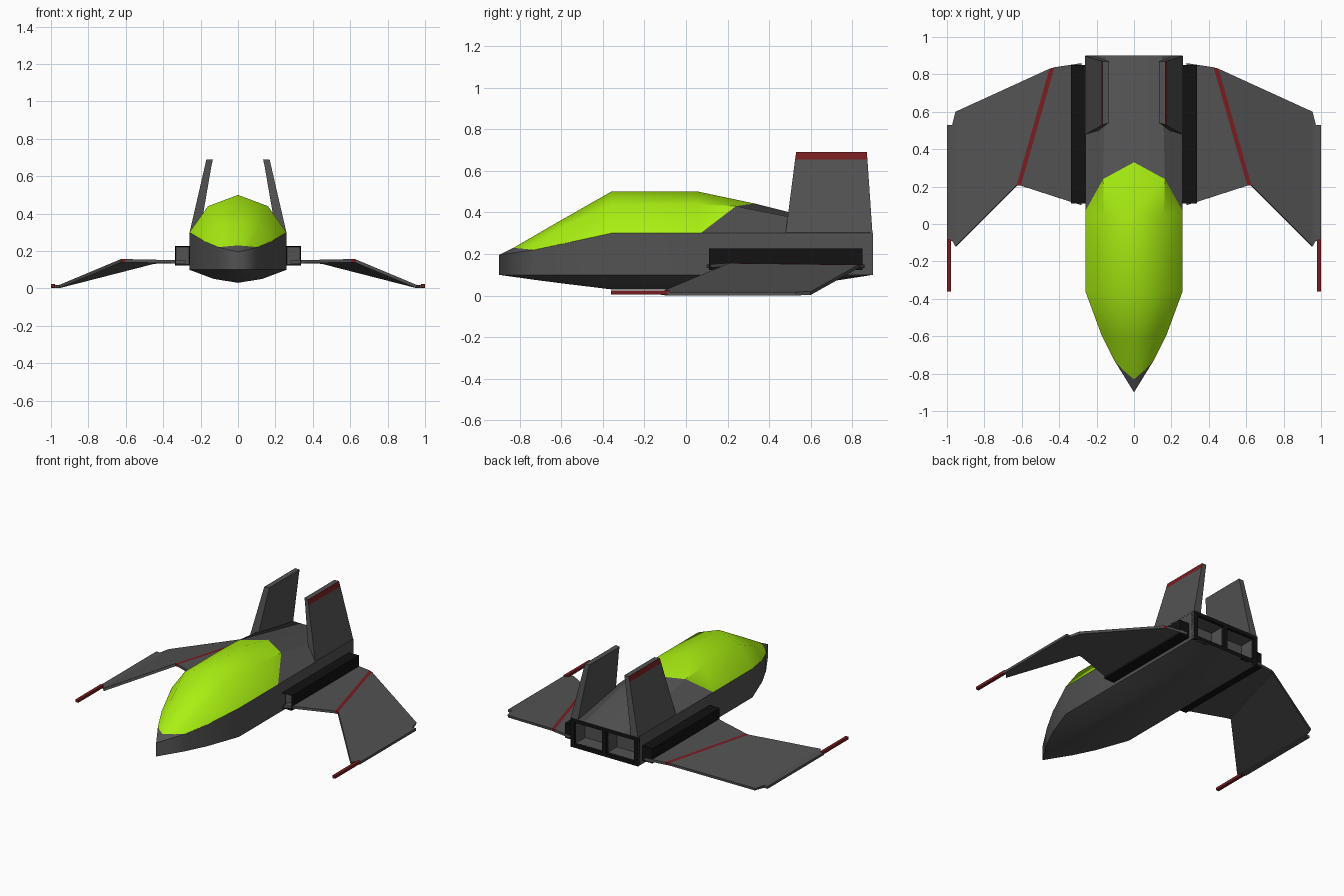
import bpy, bmesh
from mathutils import Vector

if "Cube" in bpy.data.objects:
    bpy.data.objects.remove(bpy.data.objects["Cube"])


def material(name, rgb):
    m = bpy.data.materials.new(name)
    m.diffuse_color = (*rgb, 1)
    m.use_nodes = True
    m.node_tree.nodes["Principled BSDF"].inputs["Base Color"].default_value = m.diffuse_color
    return m


GREY = material("dark_grey", (0.085, 0.085, 0.085))
BLACK = material("black", (0.006, 0.006, 0.006))
GREEN = material("green", (0.4, 0.87, 0.006))
RED = material("red", (0.19, 0.012, 0.015))


def finish(name, bm, mats, mirror=True, smooth=None, solid=None, recalc=True):
    """Turn a bmesh of the right half into a mirrored object."""
    bmesh.ops.remove_doubles(bm, verts=bm.verts, dist=1e-5)
    if recalc:
        bmesh.ops.recalc_face_normals(bm, faces=bm.faces)
    me = bpy.data.meshes.new(name)
    bm.to_mesh(me)
    bm.free()
    ob = bpy.data.objects.new(name, me)
    bpy.context.collection.objects.link(ob)
    for m in mats:
        me.materials.append(m)
    if solid:
        s = ob.modifiers.new("thickness", 'SOLIDIFY')
        s.thickness, s.offset, s.material_offset = solid, -1, -1
    if mirror:
        ob.modifiers.new("mirror", 'MIRROR').use_clip = True
    if smooth:
        bpy.ops.object.select_all(action='DESELECT')
        ob.select_set(True)
        bpy.context.view_layer.objects.active = ob
        bpy.ops.object.shade_smooth_by_angle(angle=smooth)
    return ob


def box(bm, lo, hi):
    """Box between two corners; returns its faces."""
    lo, hi = Vector(lo), Vector(hi)
    vs = bmesh.ops.create_cube(bm, size=1)["verts"]
    for v in vs:
        v.co = (lo + hi) / 2 + v.co * (hi - lo)
    return list({f for v in vs for f in v.link_faces})


def strips(lines, keep):
    """Skin between neighbouring lines; keep(line, station) chooses faces."""
    bm = bmesh.new()
    for i, (a, b) in enumerate(zip(lines, lines[1:])):
        for j in range(len(a) - 1):
            if keep(i, j):
                pts = []
                for p in (a[j], a[j + 1], b[j + 1], b[j]):
                    if p not in pts:
                        pts.append(p)
                if len(pts) > 2:
                    bm.faces.new([bm.verts.new(p) for p in pts])
    return bm


# Fuselage lines, nose to tail
NOSE = (0, -0.9, 0.195)
ridge = [NOSE, (0, -.83, .23), (0, -.62, .352), (0, -.36, .5), (0, .06, .5), (0, .33, .443), (0, .9, .30)]
shoulder = [NOSE, (.06, -.78, .225), (.11, -.60, .325), (.16, -.36, .44), (.16, .05, .44), (.165, .24, .43), (.15, .9, .30)]
chine = [NOSE, (.105, -.73, .22), (.175, -.59, .25), (.26, -.36, .30), (.26, .03, .30), (.26, .07, .30), (.26, .9, .30)]
keel = [(0, -.9, .10), (0, -.73, .076), (0, -.59, .058), (0, -.36, .03), (0, .06, .03), (0, .45, .03), (0, .9, .10)]
low_chine = [(c[0], k[1], .10) for c, k in zip(chine, keel)]
belly = [(c[0] / 2, k[1], k[2] + .3 * (.10 - k[2])) for c, k in zip(chine, keel)]
lines = [ridge, shoulder, chine, low_chine, belly, keel]


def is_canopy(i, j):
    return i < 2 and 1 <= j <= 4


finish("hull", strips(lines, lambda i, j: not is_canopy(i, j)), [GREY], smooth=0.45, recalc=False)
finish("canopy", strips(lines, is_canopy), [GREEN], smooth=0.6, recalc=False)
for n in ("hull", "canopy"):
    bm = bmesh.new()
    bm.from_mesh(bpy.data.objects[n].data)
    top = max(bm.faces, key=lambda f: f.calc_center_median().z)
    if top.normal.z < 0:
        bmesh.ops.reverse_faces(bm, faces=bm.faces)
    bm.to_mesh(bpy.data.objects[n].data)
    bm.free()

# Exhaust frame and recessed bays at the tail
bm = bmesh.new()
box(bm, (-.26, .875, .275), (.26, .90, .30))
box(bm, (-.26, .875, .10), (.26, .90, .125))
for x in (-.245, 0, .245):
    box(bm, (x - .015, .875, .10), (x + .015, .90, .30))
finish("exhaust_frame", bm, [BLACK], mirror=False)

bm = bmesh.new()
faces = box(bm, (.015, .78, .125), (.23, .88, .275))
bmesh.ops.delete(bm, geom=[f for f in faces if f.normal.y > .5 or
                           f.calc_center_median().y > .87], context='FACES_ONLY')
bmesh.ops.reverse_faces(bm, faces=bm.faces)
finish("exhaust_bay", bm, [GREY], recalc=False)

# Side engine pods with a shallow grey intake
bm = bmesh.new()
faces = box(bm, (.255, .11, .122), (.336, .85, .226))
front = min(faces, key=lambda f: f.calc_center_median().y)
bmesh.ops.inset_individual(bm, faces=[front], thickness=.008)
for v in front.verts:
    v.co.y += .04
front.material_index = 1
finish("side_pod", bm, [BLACK, GREY])

# Wings: spanwise (front, back) pairs, drooping beyond the red stripe
ribs = [((.28, .10, .15), (.28, .86, .15)),
        ((.605, .205, .157), (.425, .838, .150)),
        ((.628, .207, .156), (.452, .830, .148)),
        ((.955, -.12, .019), (.955, .60, .019)),
        ((.972, -.09, .018), (.972, .53, .018)),
        ((1.0, -.09, .018), (1.0, .53, .018))]
bm = bmesh.new()
for i, (a, b) in enumerate(zip(ribs, ribs[1:])):
    f = bm.faces.new([bm.verts.new(p) for p in (a[0], b[0], b[1], a[1])])
    f.material_index = int(i == 1)
finish("wing", bm, [GREY, RED], solid=.017, recalc=False)

# Wingtip cannons
bm = bmesh.new()
box(bm, (.978, -.36, .006), (1.0, -.08, .024))
finish("wingtip_cannon", bm, [RED])

# Tail fins with a red band on the outer tip
bm = bmesh.new()
levels = [(.29, .205, .261, .478, .898), (.655, .142, .177, .525, .873), (.69, .134, .169, .53, .87)]
rings = [[bm.verts.new(p) for p in ((xo, y0, z), (xo, y1, z), (xi, y1, z), (xi, y0 + .01, z))]
         for z, xi, xo, y0, y1 in levels]
for k, (a, b) in enumerate(zip(rings, rings[1:])):
    for i in range(4):
        j = (i + 1) % 4
        f = bm.faces.new((a[i], a[j], b[j], b[i]))
        f.material_index = int(k == 1 and i == 0)
bm.faces.new(rings[0])
bm.faces.new(rings[-1])
finish("tail_fin", bm, [GREY, RED])
